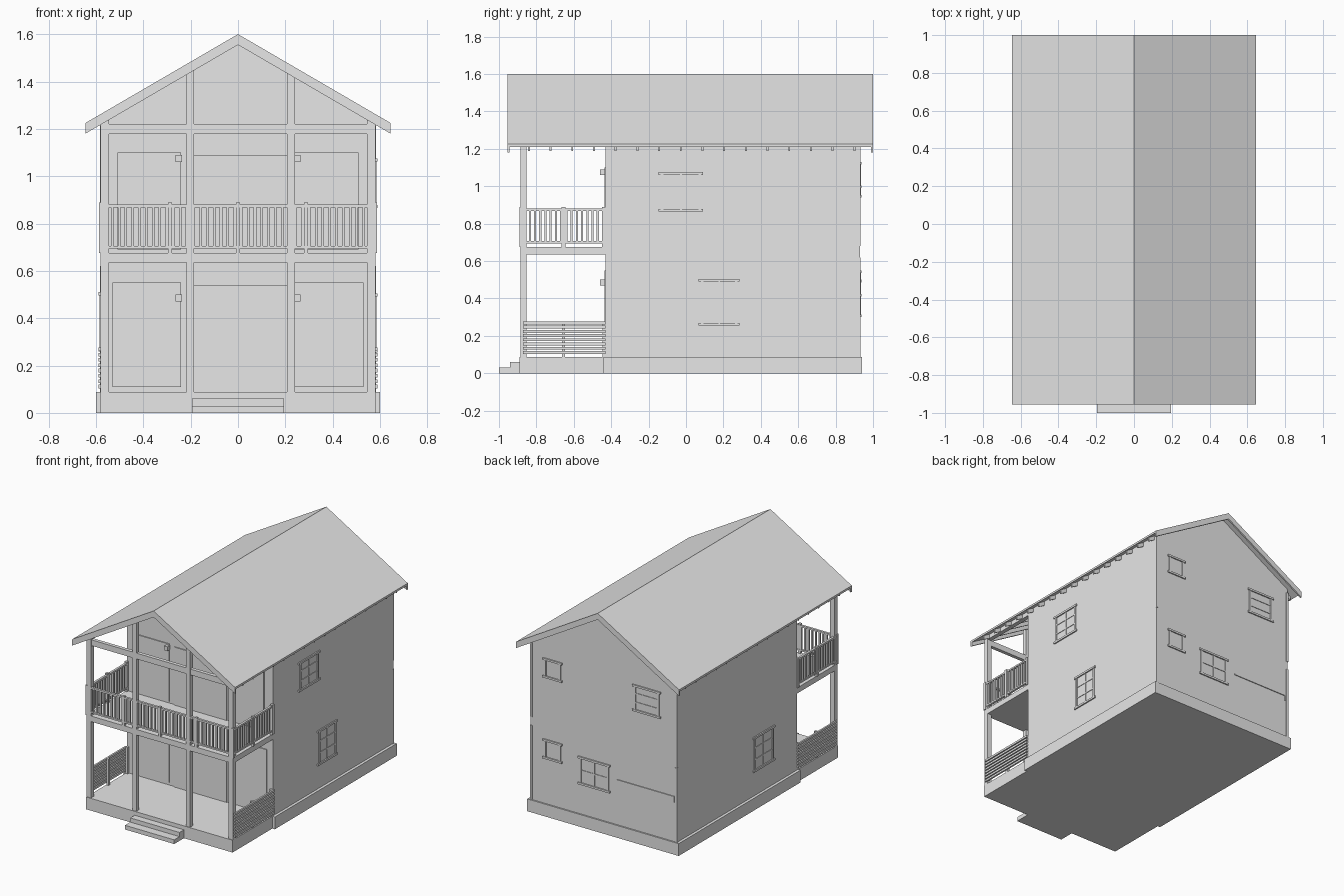
import bpy
import bmesh

cube = bpy.data.objects.get("Cube")
if cube:
    bpy.data.objects.remove(cube, do_unlink=True)

GREY = (0.8, 0.8, 0.8, 1.0)
mat = bpy.data.materials.new("plain_grey")
mat.use_nodes = True
mat.diffuse_color = GREY
mat.node_tree.nodes["Principled BSDF"].inputs["Base Color"].default_value = GREY


def finish(name, bm):
    bmesh.ops.recalc_face_normals(bm, faces=bm.faces)
    mesh = bpy.data.meshes.new(name)
    bm.to_mesh(mesh)
    bm.free()
    mesh.materials.append(mat)
    obj = bpy.data.objects.new(name, mesh)
    bpy.context.scene.collection.objects.link(obj)
    return obj


def add_box(bm, x0, x1, y0, y1, z0, z1):
    verts = bmesh.ops.create_cube(bm, size=1)["verts"]
    for v in verts:
        v.co.x = x1 if v.co.x > 0 else x0
        v.co.y = y1 if v.co.y > 0 else y0
        v.co.z = z1 if v.co.z > 0 else z0


def boxes(name, items):
    bm = bmesh.new()
    for b in items:
        add_box(bm, *b)
    return finish(name, bm)


def add_prism(bm, profile, y0, y1):
    # closed x-z outline extruded along y
    front = [bm.verts.new((x, y0, z)) for x, z in profile]
    back = [bm.verts.new((x, y1, z)) for x, z in profile]
    n = len(profile)
    bm.faces.new(front)
    bm.faces.new(back[::-1])
    for i in range(n):
        j = (i + 1) % n
        bm.faces.new((front[i], back[i], back[j], front[j]))


def prisms(name, profile, spans):
    bm = bmesh.new()
    for y0, y1 in spans:
        add_prism(bm, profile, y0, y1)
    return finish(name, bm)


RIDGE, SLOPE = 1.6, 0.582
W, FRONT, BACK = 0.58, -0.43, 0.93
PORCH = -0.885
BASE, DECK = 0.088, 0.675


def roof_z(x, drop=0):
    return RIDGE - drop - SLOPE * abs(x)


def chevron(half, top, bottom):
    return [(-half, roof_z(half, top)), (0, RIDGE - top), (half, roof_z(half, top)),
            (half, roof_z(half, bottom)), (0, RIDGE - bottom), (-half, roof_z(half, bottom))]


# House body, base and steps
prisms("house_body", [(-W, 0), (W, 0), (W, roof_z(W, 0.01)), (0, RIDGE - 0.01),
                      (-W, roof_z(W, 0.01))], [(FRONT, BACK)])
boxes("house_base", [(-0.6, 0.6, -0.44, 0.94, 0, BASE)])
boxes("porch_base", [(-W, W, -0.89, -0.44, 0, BASE)])
boxes("front_steps", [(-0.195, 0.195, -1, -0.89, 0, 0.03),
                      (-0.195, 0.195, -0.94, -0.89, 0, 0.06)])

# Roof sheet, end boards and rafters
prisms("roof", chevron(0.645, 0, 0.015), [(-0.955, 1)])
prisms("gable_boards", chevron(0.645, 0.005, 0.045), [(-0.955, -0.943), (0.988, 1)])
prisms("rafters", chevron(0.628, 0.012, 0.045),
       [(y - 0.005, y + 0.005) for y in (-0.84 + 0.116 * i for i in range(16))])

# Balcony deck, posts and top beams
boxes("balcony_deck", [(-W, W, PORCH, FRONT, 0.635, DECK)])
posts = [(-W, -0.545), (-0.218, -0.186), (0.208, 0.24), (0.545, W)]
boxes("porch_posts", [(a, b, PORCH, -0.853, BASE, roof_z(max(abs(a), abs(b)), 0.02))
                      for a, b in posts])
boxes("front_beam", [(-W, W, PORCH + 0.003, -0.856, 1.178, 1.22)])
boxes("side_beams", [(s * 0.5625 - 0.0155, s * 0.5625 + 0.0155, PORCH, FRONT, 1.217, 1.25)
                     for s in (-1, 1)])

# Balcony railing: rails, posts and balusters
rail_y, rail_x = -0.877, 0.574
rails = []
for z0, z1 in ((0.695, 0.706), (0.868, 0.88)):
    rails.append((-rail_x, rail_x, rail_y - 0.008, rail_y + 0.008, z0, z1))
    for s in (-1, 1):
        rails.append((s * rail_x - 0.008, s * rail_x + 0.008, rail_y, FRONT, z0, z1))
boxes("balcony_rails", rails)


def upright(x, y, r, z0, z1):
    return (x - r, x + r, y - r, y + r, z0, z1)


rail_posts = [upright(x, rail_y - 0.003, 0.009, DECK, 0.888) for x in (-0.287, 0, 0.287)]
balusters = []
for i in range(40):
    x = -rail_x + 2 * rail_x * (i + 0.5) / 40
    balusters.append(upright(x, rail_y, 0.0055, 0.7, 0.875))
for s in (-1, 1):
    for y in (-0.88, -0.655, -0.438):
        rail_posts.append(upright(s * 0.577, y, 0.01, DECK, 0.888))
    for i in range(16):
        y = rail_y + (FRONT - rail_y) * (i + 0.5) / 16
        balusters.append(upright(s * rail_x, y, 0.0055, 0.7, 0.875))
boxes("railing_posts", rail_posts)
boxes("balusters", balusters)

# Slatted side fences of the porch
slats, fence_posts = [], []
for s in (-1, 1):
    for i in range(8):
        z = 0.104 + 0.0225 * i
        slats.append((s * 0.584 - 0.006, s * 0.584 + 0.006, -0.872, FRONT, z, z + 0.015))
    for y in (-0.655, -0.438):
        fence_posts.append(upright(s * 0.57, y, 0.009, BASE, 0.278))
boxes("fence_slats", slats)
boxes("fence_posts", fence_posts)


def wall_box(wall, a0, a1, z0, z1, depth):
    # plate lying on one wall: a is measured along the wall
    if wall == "front":
        return (a0, a1, FRONT - depth, FRONT, z0, z1)
    if wall == "back":
        return (a0, a1, BACK, BACK + depth, z0, z1)
    if wall == "left":
        return (W, W + depth, a0, a1, z0, z1)
    return (-W - depth, -W, a0, a1, z0, z1)


def window(name, wall, a0, a1, z0, z1, cols, rows, t=0.014):
    parts = [wall_box(wall, a0, a0 + t, z0, z1, 0.006),
             wall_box(wall, a1 - t, a1, z0, z1, 0.006),
             wall_box(wall, a0 - 0.012, a1 + 0.012, z1 - t, z1, 0.009),
             wall_box(wall, a0 - 0.012, a1 + 0.012, z0, z0 + t, 0.009)]
    for i in range(1, cols):
        a = a0 + (a1 - a0) * i / cols
        parts.append(wall_box(wall, a - 0.005, a + 0.005, z0, z1, 0.004))
    for i in range(1, rows):
        z = z0 + (z1 - z0) * i / rows
        parts.append(wall_box(wall, a0, a1, z - 0.005, z + 0.005, 0.004))
    boxes(name, parts)


window("left_upper_window", "left", -0.135, 0.08, 0.865, 1.075, 2, 3)
window("left_lower_window", "left", 0.08, 0.275, 0.255, 0.505, 2, 3)
window("right_lower_window", "right", -0.16, 0.06, 0.26, 0.51, 2, 3)
window("back_upper_window", "back", -0.44, -0.24, 0.94, 1.13, 1, 3)
window("back_lower_window", "back", -0.04, 0.19, 0.3, 0.5, 2, 2)
window("back_small_upper_window", "back", 0.34, 0.47, 0.99, 1.13, 1, 1)
window("back_small_lower_window", "back", 0.34, 0.47, 0.41, 0.55, 1, 1)

# Doors and large panels on the porch wall
doors = []
for half, z0, z1, mid0, mid1 in ((0.53, 0.11, 0.55, BASE, 0.54), (0.51, 0.69, 1.1, DECK, 1.09)):
    doors += [wall_box("front", -half, -0.24, z0, z1, 0.007),
              wall_box("front", 0.24, half, z0, z1, 0.007),
              wall_box("front", -0.2, 0.215, mid0, mid1, 0.007)]
boxes("porch_doors", doors)
prisms("gable_panel", [(-0.37, 1.255), (0.37, 1.255), (0, 1.5)], [(FRONT - 0.006, FRONT)])
boxes("wall_lamps", [(x - 0.013, x + 0.013, FRONT - 0.03, FRONT, z, z + 0.03)
                     for x in (-0.25, 0.25) for z in (0.47, 1.06)])

# Corner trim and the narrow ledge at the back
trim = []
for s in (-1, 1):
    for z0, z1 in ((BASE, 0.62), (0.68, 1.22)):
        trim.append((s * 0.575 - 0.008, s * 0.575 + 0.008, BACK - 0.012, BACK + 0.004, z0, z1))
boxes("corner_trim", trim)
boxes("back_ledge", [wall_box("back", -0.56, -0.11, 0.405, 0.413, 0.006),
                     wall_box("back", -0.56, -0.552, 0.37, 0.413, 0.006)])
